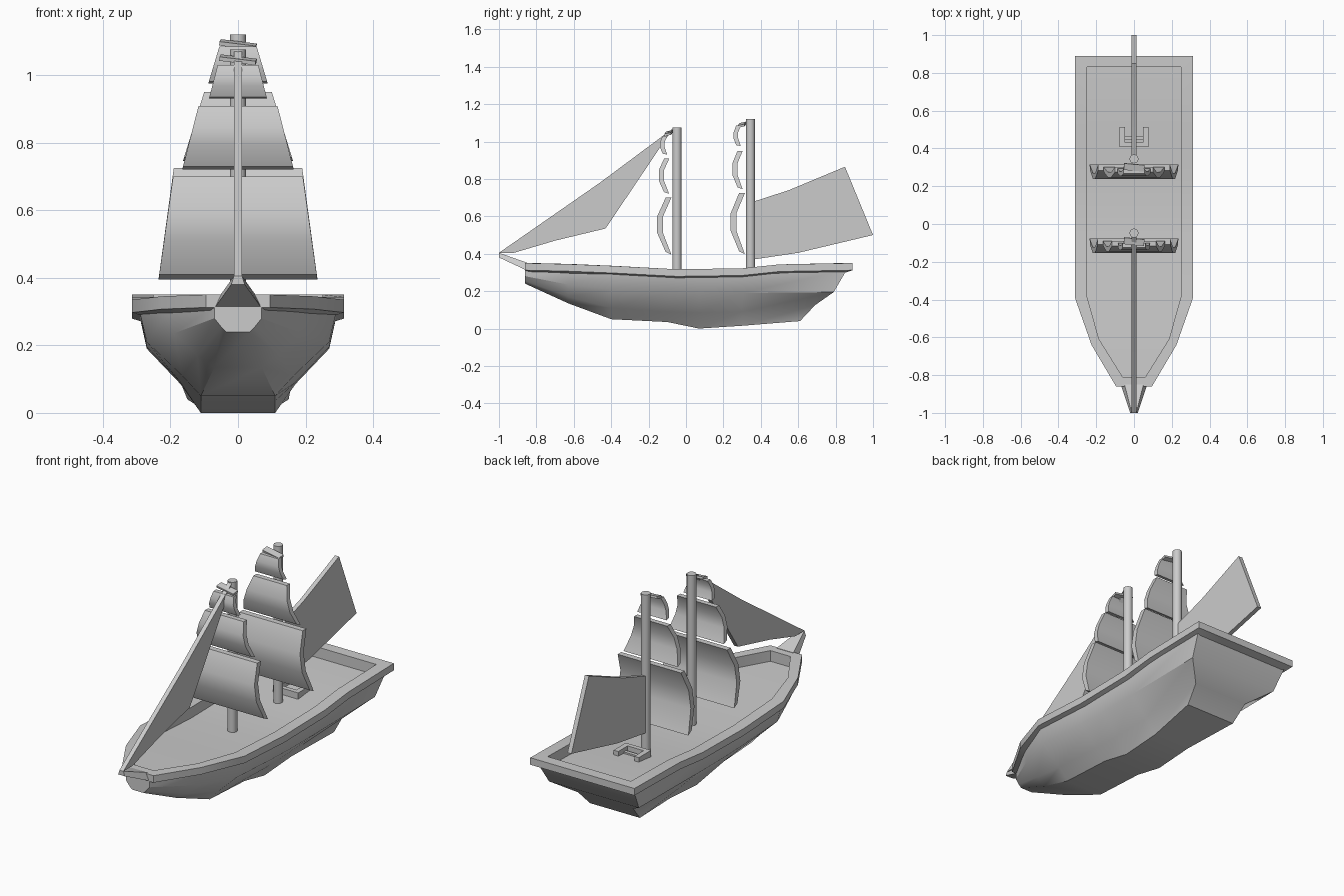
import bpy, math

if "Cube" in bpy.data.objects:
    bpy.data.objects.remove(bpy.data.objects["Cube"])


def make(name, verts, faces, angle=30):
    me = bpy.data.meshes.new(name)
    me.from_pydata(verts, [], faces)
    ob = bpy.data.objects.new(name, me)
    bpy.context.collection.objects.link(ob)
    bpy.ops.object.select_all(action='DESELECT')
    ob.select_set(True)
    bpy.context.view_layer.objects.active = ob
    bpy.ops.object.mode_set(mode='EDIT')
    bpy.ops.mesh.select_all(action='SELECT')
    bpy.ops.mesh.normals_make_consistent(inside=False)
    bpy.ops.object.mode_set(mode='OBJECT')
    bpy.ops.object.shade_smooth_by_angle(angle=math.radians(angle))
    return ob


def slab(name, profile, half):
    """Side (y, z) profile spread to +-half(z) across x."""
    n = len(profile)
    v = [(s * half(z), y, z) for s in (-1, 1) for y, z in profile]
    f = [tuple(range(n)), tuple(range(2 * n - 1, n - 1, -1))]
    f += [(i, (i + 1) % n, n + (i + 1) % n, n + i) for i in range(n)]
    return make(name, v, f)


def box(name, loc, size, rot=(0, 0, 0)):
    bpy.ops.mesh.primitive_cube_add(size=1, location=loc, rotation=rot)
    ob = bpy.context.object
    ob.name = name
    ob.scale = size
    return ob


def mirrored(half):
    return half + [(-x, y, z) for x, y, z in reversed(half)]


# Hull: long lines from bow to stern, mirrored and joined
keel = [(.035, -.86, .24), (.07, -.63, .135), (.11, -.4, .05), (.11, -.1, .035),
        (.11, .07, .003), (.11, .3, .015), (.15, .61, .04)]
bilge = [(.05, -.86, .255), (.12, -.63, .17), (.165, -.4, .11), (.17, -.1, .09),
         (.17, .07, .085), (.17, .3, .09), (.165, .69, .125)]
chine = [(.07, -.86, .28), (.19, -.63, .235), (.27, -.4, .21), (.27, -.1, .195),
         (.27, .07, .19), (.27, .3, .19), (.27, .79, .195)]
sheer = [(.07, -.86, .315), (.20, -.63, .305), (.29, -.4, .295), (.29, -.1, .283),
         (.29, .07, .28), (.29, .3, .285), (.29, .86, .315)]
# keel z is lowered so the model stands on the ground
keel = [(x, y, 0 if z < .01 else z) for x, y, z in keel]
rings = [mirrored(l) for l in (keel, bilge, chine, sheer)]
n = len(rings[0])
faces = [(k * n + i, k * n + (i + 1) % n, (k + 1) * n + (i + 1) % n, (k + 1) * n + i)
         for k in range(3) for i in range(n)]
faces += [(i, i + 1, n - 2 - i, n - 1 - i) for i in range(n // 2 - 1)]
make("hull", sum(rings, []), faces, 35)

# Bulwark rail and sunken deck
rail = [(.095, -.86, .35), (.225, -.64, .345), (.313, -.39, .335), (.313, -.05, .317),
        (.313, .3, .322), (.313, .5, .343), (.313, .89, .35)]
inner_xy = [(.06, -.81), (.185, -.61), (.25, -.38), (.25, -.05), (.25, .3),
            (.25, .5), (.25, .83)]
inner = [(x, y, r[2]) for (x, y), r in zip(inner_xy, rail)]
drop = lambda pts, d: [(x, y, z - d) for x, y, z in pts]
rings = [mirrored(l) for l in (drop(rail, .038), rail, inner, drop(inner, .058))]
n = len(rings[0])
faces = [(k * n + i, k * n + (i + 1) % n, ((k + 1) % 4) * n + (i + 1) % n,
          ((k + 1) % 4) * n + i) for k in range(4) for i in range(n)]
make("bulwark_rail", sum(rings, []), faces)
deck = rings[3]
make("deck", deck, [(i, n - 1 - i, n - 2 - i, i + 1) for i in range(n // 2 - 1)])

# Pointed bow beak
beak = [(-.07, -.85, .31), (.07, -.85, .31), (.05, -.85, .352), (-.05, -.85, .352),
        (-.02, -1, .38), (.02, -1, .38), (.012, -1, .405), (-.012, -1, .405)]
make("bow_beak", beak, [(0, 1, 2, 3), (4, 5, 6, 7)] +
     [(i, (i + 1) % 4, 4 + (i + 1) % 4, 4 + i) for i in range(4)])

# Masts with their square sails: bottom z, top z, half widths, belly, set-off
rigs = {
    "fore": (-.048, 1.075, [(.395, .70, .235, .192, .045, .03),
                            (.72, .908, .165, .117, .028, .042),
                            (.93, 1.03, .086, .06, .014, .052)]),
    "main": (.345, 1.12, [(.397, .725, .235, .19, .045, .03),
                          (.745, .95, .163, .10, .028, .042),
                          (.975, 1.085, .088, .055, .014, .052)]),
}
for rig, (y, top, sails) in rigs.items():
    bpy.ops.mesh.primitive_cylinder_add(vertices=12, radius=.024, depth=top - .25,
                                        location=(0, y, (top + .25) / 2))
    bpy.context.object.name = rig + "_mast"
    bpy.ops.object.shade_smooth_by_angle(angle=math.radians(35))
    for tier, (z0, z1, w0, w1, belly, off) in zip(("lower", "middle", "upper"), sails):
        h, b = z1 - z0, y - off
        back = [(b, z0), (b - belly, z0 + .38 * h), (b - belly, z0 + .67 * h), (b, z1)]
        th = .022 + .2 * belly
        front = [(yy - th, zz + d * h) for (yy, zz), d in zip(back, (.05, 0, 0, 0))]
        slab(f"{rig}_{tier}_sail", back + front[::-1],
             lambda z: w0 + (w1 - w0) * (z - z0) / h)
    # small tilted top yard
    box(rig + "_top_yard", (0, y - .045, top - .03), (.108, .035, .012),
        (math.radians(12), math.radians(7), math.radians(-5)))

# Fore-and-aft sails
flat = lambda z: .012
slab("jib_sail", [(-1, .405), (-.46, .78), (-.07, 1.07), (-.43, .535), (-.7, .47),
                  (-.92, .405)], flat)
slab("spanker_sail", [(.365, .37), (.6, .405), (1, .5), (.85, .865), (.55, .74),
                      (.365, .68)], flat)

# U-shaped bench behind the main mast
for s, side in ((-1, "left"), (1, "right")):
    box(f"bench_{side}_arm", (s * .062, .46, .285), (.028, .105, .05))
box("bench_back", (0, .42, .285), (.15, .025, .05))
box("bench_slat", (0, .455, .275), (.096, .02, .03))
